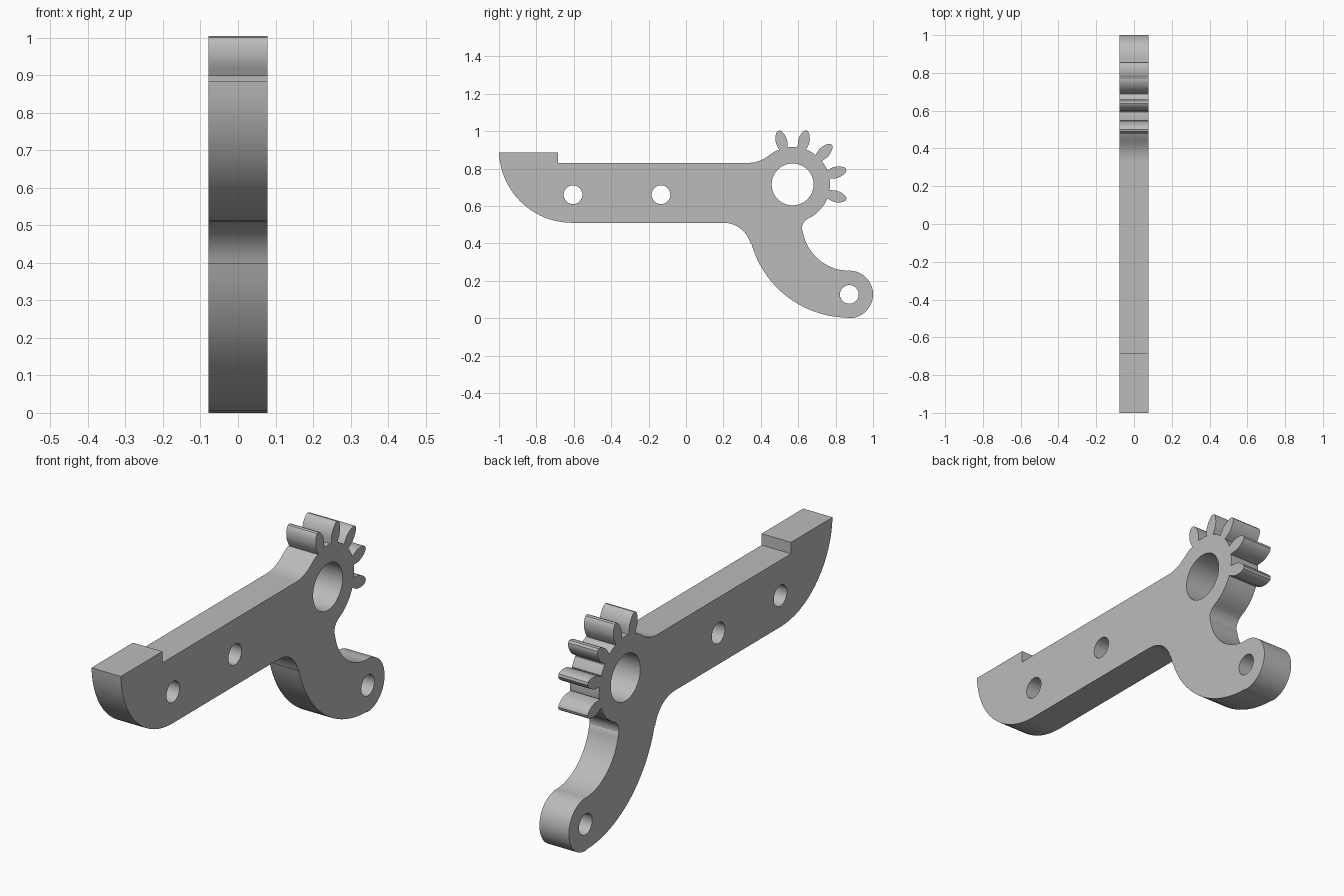
import bpy
import bmesh
from math import cos, sin, radians, pi

cube = bpy.data.objects.get("Cube")
if cube:
    bpy.data.objects.remove(cube, do_unlink=True)

HALF = 0.078            # half the plate thickness
HUB = (0.57, 0.715)     # pivot hub centre (y, z)
ROOT = 0.2              # hub radius at the tooth roots


def arc(center, r, start, end, step=5):
    """Points along an arc, angles in degrees."""
    n = max(2, round(abs(end - start) / step))
    angles = [radians(start + (end - start) * i / n) for i in range(n + 1)]
    return [(center[0] + r * cos(a), center[1] + r * sin(a)) for a in angles]


def tooth(angle):
    """Petal-shaped gear tooth, walked clockwise round the hub."""
    side = [(0.195, 0.023), (0.215, 0.027), (0.235, 0.031), (0.255, 0.029),
            (0.275, 0.023), (0.29, 0.015), (0.297, 0.006)]
    path = side + [(r, -w) for r, w in reversed(side)]
    c, s = cos(radians(angle)), sin(radians(angle))
    return [(HUB[0] + r * c - w * s, HUB[1] + r * s + w * c) for r, w in path]


# Outline: raised end stop and top of the arm
outline = [(-1, 0.885), (-0.685, 0.885), (-0.685, 0.83)]
outline += arc((0.33, 1.01), 0.18, 270, 309)

# Toothed sector of the hub
previous = 129
for angle in (104.5, 75.5, 45.5, 15.5, -15.5):
    outline += arc(HUB, ROOT, previous - 1, angle + 8)
    outline += tooth(angle)
    previous = angle - 7
outline += arc(HUB, ROOT, previous, -64)

# Neck fillet, inner hook curve, rounded tip, outer hook curve
outline += arc((0.68, 0.479), 0.06, 115, 187, 8)
outline += arc((0.875, 0.508), 0.255, 189, 267)
outline += arc((0.873, 0.127), 0.127, 88, -90)
outline += arc((0.87, 0.543), 0.54, 269, 195.3, 4)

# Fillet under the arm and the rounded far end
outline += arc((0.2, 0.36), 0.15, 15, 90)
outline += arc((-0.61, 0.9), 0.39, 270, 183)

# Pivot bore and three pin holes
holes = [(HUB, 0.112), ((-0.604, 0.66), 0.05),
         ((-0.134, 0.66), 0.05), ((0.873, 0.127), 0.05)]
loops = [outline] + [arc(c, r, 0, 360, 7.5)[:-1] for c, r in holes]

# Fill the profile and extrude it to the plate thickness
bm = bmesh.new()
for loop in loops:
    verts = [bm.verts.new((-HALF, y, z)) for y, z in loop]
    for i, v in enumerate(verts):
        bm.edges.new((verts[i - 1], v))
bmesh.ops.triangle_fill(bm, use_beauty=True, edges=bm.edges[:])
result = bmesh.ops.extrude_face_region(bm, geom=bm.faces[:], use_keep_orig=True)
moved = [g for g in result["geom"] if isinstance(g, bmesh.types.BMVert)]
bmesh.ops.translate(bm, verts=moved, vec=(2 * HALF, 0, 0))
bmesh.ops.recalc_face_normals(bm, faces=bm.faces[:])

mesh = bpy.data.meshes.new("gear_lever")
bm.to_mesh(mesh)
bm.free()
lever = bpy.data.objects.new("gear_lever", mesh)
bpy.context.collection.objects.link(lever)

# Plain grey finish
grey = bpy.data.materials.new("light_grey")
grey.use_nodes = True
color = (0.5, 0.5, 0.5, 1)
grey.diffuse_color = color
grey.node_tree.nodes["Principled BSDF"].inputs["Base Color"].default_value = color
mesh.materials.append(grey)

# Smooth curved walls with crisp plate edges
bpy.ops.object.select_all(action="DESELECT")
lever.select_set(True)
bpy.context.view_layer.objects.active = lever
bpy.ops.object.shade_smooth_by_angle(angle=pi / 6)
